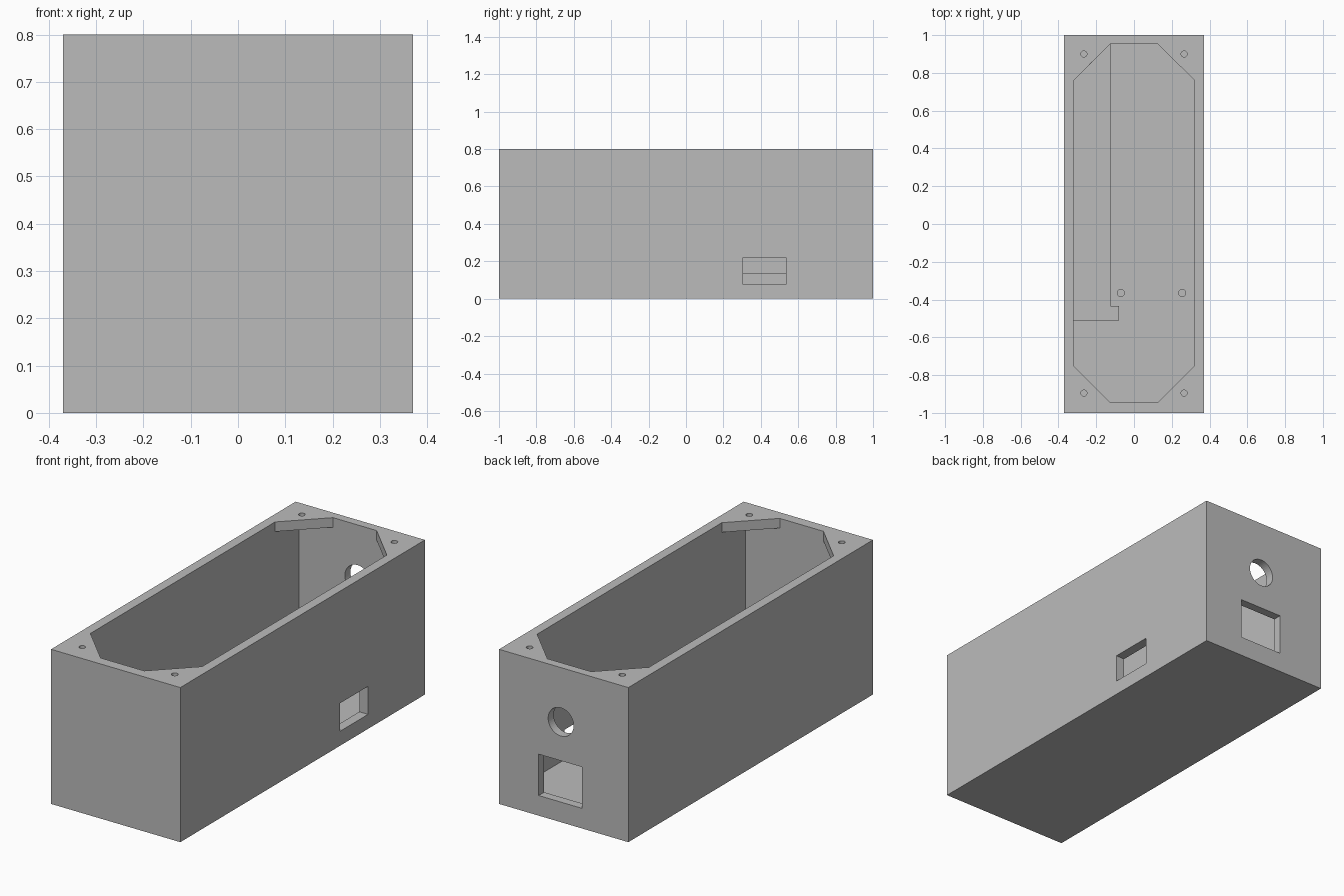
import bpy
import bmesh
from math import cos, sin, tau

old = bpy.data.objects.get("Cube")
if old:
    bpy.data.objects.remove(old, do_unlink=True)

grey = bpy.data.materials.new("plain grey")
grey.use_nodes = True
COLOUR = (0.5, 0.5, 0.5, 1)
grey.diffuse_color = COLOUR
grey.node_tree.nodes["Principled BSDF"].inputs["Base Color"].default_value = COLOUR


def prism(name, outline, z0, z1):
    """Extrude a flat outline from z0 up to z1."""
    bm = bmesh.new()
    base = bm.faces.new([bm.verts.new((x, y, z0)) for x, y in outline])
    top = bmesh.ops.extrude_face_region(bm, geom=[base])["geom"]
    verts = [v for v in top if isinstance(v, bmesh.types.BMVert)]
    bmesh.ops.translate(bm, verts=verts, vec=(0, 0, z1 - z0))
    bmesh.ops.recalc_face_normals(bm, faces=bm.faces)
    mesh = bpy.data.meshes.new(name)
    bm.to_mesh(mesh)
    bm.free()
    mesh.materials.append(grey)
    obj = bpy.data.objects.new(name, mesh)
    bpy.context.collection.objects.link(obj)
    return obj


def box(name, x0, x1, y0, y1, z0, z1):
    return prism(name, [(x0, y0), (x1, y0), (x1, y1), (x0, y1)], z0, z1)


def circle(x, y, r, n=32):
    return [(x + r * cos(tau * i / n), y + r * sin(tau * i / n)) for i in range(n)]


def cut(target, cutter):
    """Subtract the cutter, apply the result and discard the cutter."""
    cutter.hide_render = True
    mod = target.modifiers.new("cut", "BOOLEAN")
    mod.operation = "DIFFERENCE"
    mod.solver = "EXACT"
    mod.object = cutter
    bpy.context.view_layer.objects.active = target
    bpy.ops.object.modifier_apply(modifier=mod.name)
    bpy.data.objects.remove(cutter, do_unlink=True)


HEIGHT, FLOOR, RIM = 0.8, 0.065, 0.75
IN_X, FRONT, BACK = 0.32, -0.945, 0.955

# Outer case with an open cavity
case = box("case", -0.37, 0.37, -1, 1, 0, HEIGHT)
cut(case, box("cavity", -IN_X, IN_X, FRONT, BACK, FLOOR, RIM))

# Eight-sided mouth, leaving a thin gusset in each top corner
half = [(0.125, FRONT), (IN_X, -0.75), (IN_X, 0.76), (0.125, BACK)]
mouth = half + [(-x, y) for x, y in reversed(half)]
cut(case, prism("mouth", mouth, RIM - 0.05, HEIGHT + 0.1))

# Screw holes through the gussets
for x in (-0.265, 0.265):
    for y in (-0.895, 0.9):
        cut(case, prism("screw_hole", circle(x, y, 0.016), RIM - 0.05, HEIGHT + 0.1))

# Side window, back window and round back port
cut(case, box("side_window", 0.25, 0.45, 0.305, 0.535, 0.075, 0.22))
cut(case, box("back_window", -0.106, 0.143, 0.9, 1.1, 0.104, 0.318))
port = prism("back_port", circle(0, 0, 0.073, 48), -0.1, 0.1)
port.rotation_euler.x = tau / 4
port.location = (0.016, 1, 0.519)
bpy.context.view_layer.update()
cut(case, port)

# Raised ledge along one wall, with a small hook at its front end
prism("inner_ledge", [(-IN_X, -0.51), (-0.08, -0.51), (-0.08, -0.435),
                      (-0.125, -0.435), (-0.125, BACK), (-IN_X, BACK)],
      FLOOR, 0.135)

# Locating pegs on the floor
for side, x in (("right", -0.07), ("left", 0.255)):
    prism(side + "_peg", circle(x, -0.365, 0.021), FLOOR, 0.135)
